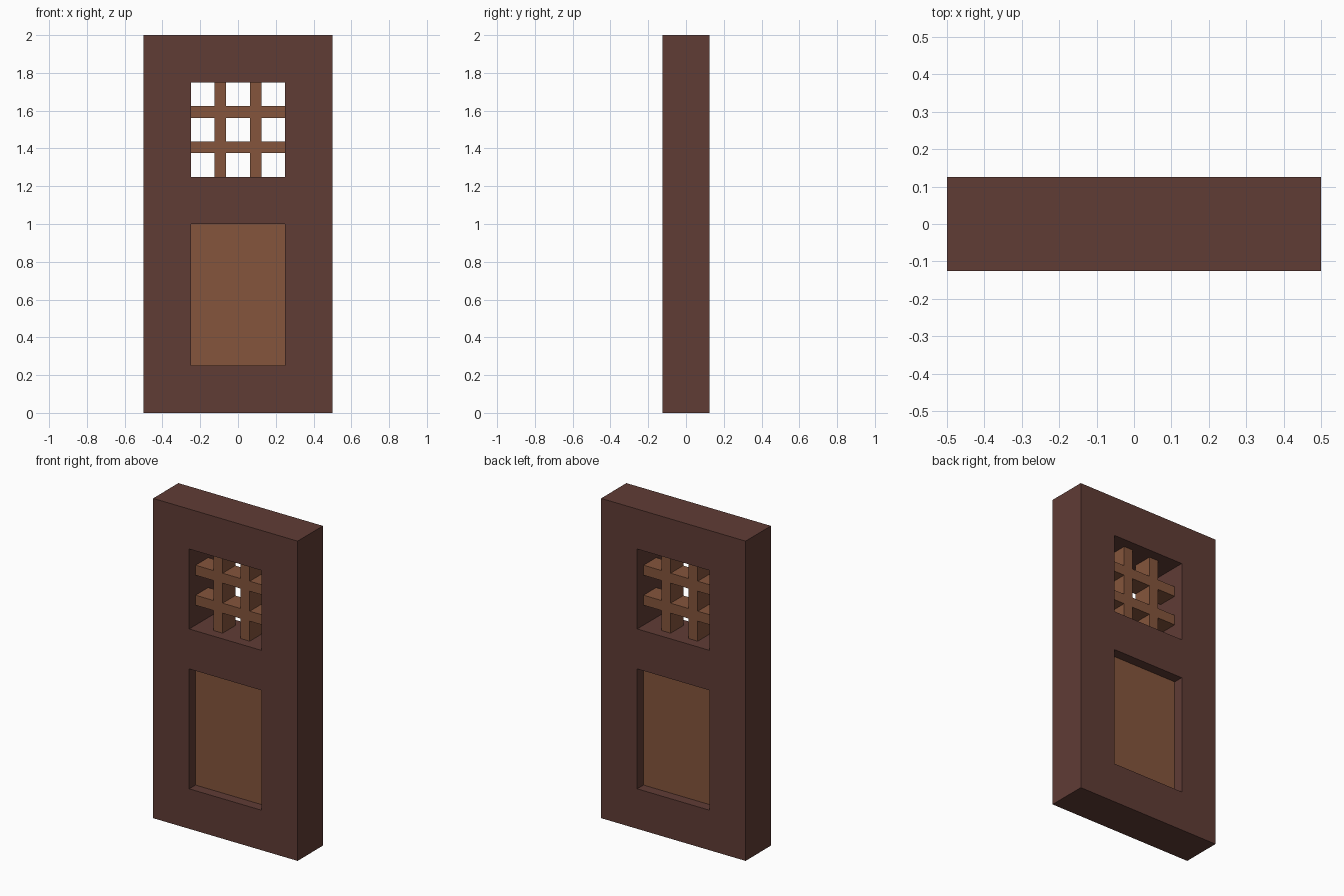
import bpy, bmesh

if "Cube" in bpy.data.objects:
    bpy.data.objects.remove(bpy.data.objects["Cube"], do_unlink=True)


def make_material(name, rgb):
    # 8-bit sRGB to linear
    lin = [((c / 255 + 0.055) / 1.055) ** 2.4 for c in rgb] + [1.0]
    m = bpy.data.materials.new(name)
    m.use_nodes = True
    m.diffuse_color = lin
    bsdf = m.node_tree.nodes["Principled BSDF"]
    bsdf.inputs["Base Color"].default_value = lin
    bsdf.inputs["Roughness"].default_value = 0.8
    return m


def make_slab(name, xs, zs, solid, depth, mat):
    """Flat board on an x/z grid; solid(column, row) decides which cells are filled."""
    bm = bmesh.new()
    verts = [[bm.verts.new((x, -depth / 2, z)) for x in xs] for z in zs]
    for j in range(len(zs) - 1):
        for i in range(len(xs) - 1):
            if solid(i, j):
                bm.faces.new((verts[j][i], verts[j][i + 1],
                              verts[j + 1][i + 1], verts[j + 1][i]))
    bmesh.ops.delete(bm, geom=[v for v in bm.verts if not v.link_faces], context='VERTS')
    # Thicken the sheet towards the back, keeping the front faces
    new = bmesh.ops.extrude_face_region(bm, geom=bm.faces[:], use_keep_orig=True)["geom"]
    bmesh.ops.translate(bm, vec=(0, depth, 0),
                        verts=[g for g in new if isinstance(g, bmesh.types.BMVert)])
    bmesh.ops.recalc_face_normals(bm, faces=bm.faces[:])
    mesh = bpy.data.meshes.new(name)
    bm.to_mesh(mesh)
    bm.free()
    mesh.materials.append(mat)
    obj = bpy.data.objects.new(name, mesh)
    bpy.context.collection.objects.link(obj)
    return obj


dark_wood = make_material("dark wood", (96, 60, 53))
light_wood = make_material("light wood", (133, 85, 60))

# Thick door frame with a square window above a tall panel opening
make_slab("door_frame", [-0.5, -0.25, 0.25, 0.5], [0, 0.25, 1.0, 1.25, 1.75, 2.0],
          lambda i, j: (i, j) not in {(1, 1), (1, 3)}, 0.25, dark_wood)

# Recessed lower panel
make_slab("lower_panel", [-0.25, 0.25], [0.25, 1.0], lambda i, j: True, 0.125, light_wood)

# Window lattice: odd grid columns and rows are bars, the rest are gaps
steps = [-0.25, -0.125, -0.0625, 0.0625, 0.125, 0.25]
make_slab("window_lattice", steps, [1.5 + s for s in steps],
          lambda i, j: i % 2 == 1 or j % 2 == 1, 0.125, light_wood)
